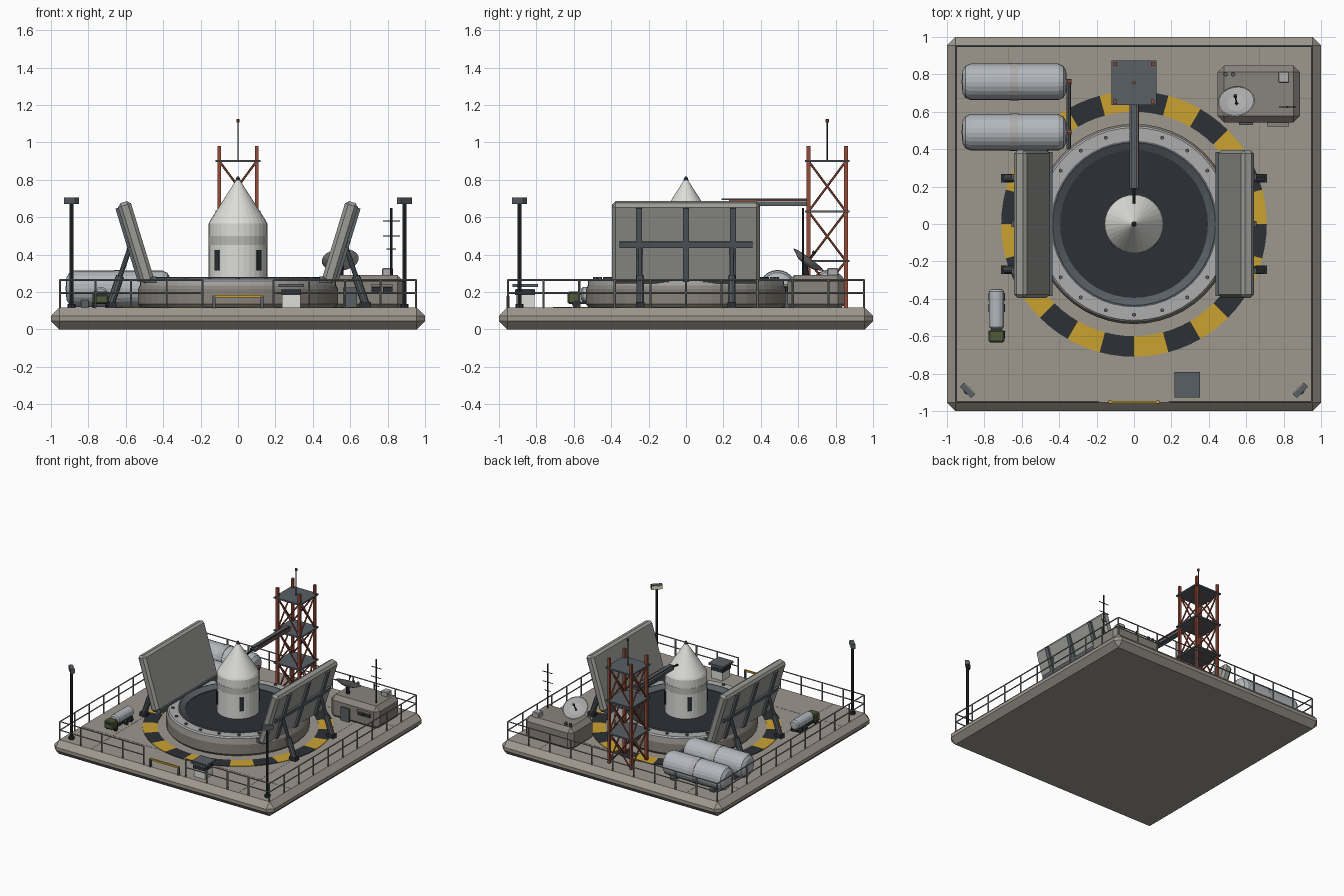
import bpy, bmesh, math
from mathutils import Matrix, Vector

if "Cube" in bpy.data.objects:
    bpy.data.objects.remove(bpy.data.objects["Cube"])

COLORS = dict(concrete=(.34, .31, .27), wall=(.25, .23, .2), light=(.42, .42, .42), steel=(.1, .115, .13),
              dark=(.025, .03, .036), white=(.72, .72, .69), band=(.48, .48, .47), tank=(.45, .48, .51),
              red=(.3, .07, .04), yellow=(.6, .36, .03), green=(.08, .1, .04), door=(.32, .32, .3),
              rail=(.22, .23, .23), lamp=(.8, .75, .5))
MATS = {}
for k, c in COLORS.items():
    MATS[k] = bpy.data.materials.new(k)
    MATS[k].diffuse_color = (*c, 1)
D = .117  # deck height


def box(bm, c, s, M=Matrix(), bevel=0):
    r = bmesh.ops.create_cube(bm, size=1, matrix=M @ Matrix.Translation(c) @ Matrix.Diagonal((*s, 1)))
    if bevel:
        edges = list({e for v in r['verts'] for e in v.link_edges})
        bmesh.ops.bevel(bm, geom=edges, offset=bevel, segments=1, affect='EDGES')


def rod(bm, p, q, r, n=8, r2=None):
    p, q = Vector(p), Vector(q)
    M = Matrix.Translation((p + q) / 2) @ (q - p).to_track_quat('Z', 'Y').to_matrix().to_4x4()
    bmesh.ops.create_cone(bm, cap_ends=True, segments=n, radius1=r, radius2=r if r2 is None else r2,
                          depth=(q - p).length, matrix=M)


def lathe(bm, prof, n, M=Matrix(), closed=False):
    vs = [bm.verts.new((r, 0, z)) for r, z in prof]
    es = [bm.edges.new(e) for e in zip(vs, vs[1:] + (vs[:1] if closed else []))]
    old = set(bm.verts) - set(vs)
    bmesh.ops.spin(bm, geom=vs + es, axis=(0, 0, 1), cent=(0, 0, 0), angle=2 * math.pi, steps=n)
    new = [v for v in bm.verts if v not in old]
    bmesh.ops.remove_doubles(bm, verts=new, dist=1e-5)
    bmesh.ops.transform(bm, matrix=M, verts=[v for v in bm.verts if v not in old])


def part(name, color, build):
    bm = bmesh.new()
    build(bm)
    bmesh.ops.recalc_face_normals(bm, faces=bm.faces)
    me = bpy.data.meshes.new(name)
    bm.to_mesh(me)
    bm.free()
    me.materials.append(MATS[color])
    ob = bpy.data.objects.new(name, me)
    bpy.context.collection.objects.link(ob)
    return ob


def boxes(name, color, *items, bevel=0):
    part(name, color, lambda bm: [box(bm, c, s, bevel=bevel) for c, s in items])


def rods(name, color, *items):
    part(name, color, lambda bm: [rod(bm, *i) for i in items])


def turned(name, color, prof, n, M=Matrix(), closed=False):
    part(name, color, lambda bm: lathe(bm, prof, n, M, closed))


# Deck slab with joint lines
boxes('deck_slab', 'concrete', ((0, 0, D / 2), (2, 2, D)), bevel=.045)
boxes('deck_joints', 'wall', *[((s * .67, 0, D), (.006, 1.9, .002)) for s in (-1, 1)],
      *[((0, s * .67, D), (1.9, .006, .002)) for s in (-1, 1)])


# Hazard ring in 24 alternating segments
def hazard(start):
    def build(bm):
        for k in range(start, 24, 2):
            a = [math.radians(15 * k + 5 * j) for j in range(4)]
            pts = [(.71, t) for t in a] + [(.6, t) for t in reversed(a)]
            f = bm.faces.new([bm.verts.new((r * math.cos(t), r * math.sin(t), D)) for r, t in pts])
            ext = bmesh.ops.extrude_face_region(bm, geom=[f])
            bmesh.ops.translate(bm, vec=(0, 0, .004), verts=[v for v in ext['geom'] if isinstance(v, bmesh.types.BMVert)])
    return build


part('hazard_yellow', 'yellow', hazard(0))
part('hazard_black', 'dark', hazard(1))

# Silo
turned('silo_wall', 'wall', [(.42, D), (.52, D), (.535, .135), (.535, .215), (.525, .235), (.42, .235)], 48, closed=True)
turned('silo_rim', 'light', [(.43, .235), (.525, .235), (.525, .26), (.515, .27), (.43, .27)], 48, closed=True)
turned('silo_collar', 'steel', [(.395, .24), (.445, .24), (.445, .278), (.435, .28), (.395, .255)], 48, closed=True)
rods('silo_floor', 'dark', ((0, 0, .2), (0, 0, .25), .41, 48))
ring = [(.485 * math.cos(math.radians(18 * i)), .485 * math.sin(math.radians(18 * i))) for i in range(20)]
rods('rim_bolts', 'steel', *[((x, y, .265), (x, y, .281), .011, 6) for x, y in ring])

# Missile
turned('missile_body', 'white', [(0, .24), (.157, .24), (.157, .565), (.15, .58), (0, .815)], 32)
turned('missile_band', 'band', [(.15, .45), (.159, .45), (.159, .5), (.15, .5)], 32, closed=True)
rods('missile_tip', 'dark', ((0, 0, .795), (0, 0, .818), .014, 12, .006))
part('missile_ports', 'dark', lambda bm: [box(bm, (.155, 0, .37), (.014, .034, .11), Matrix.Rotation(
    math.radians(45 + 90 * k), 4, 'Z')) for k in range(4)])

# Blast doors with ribs, hinges and hydraulic struts
for s, side in ((1, 'right'), (-1, 'left')):
    M = Matrix.Translation((s * .48, 0, .25)) @ Matrix.Rotation(s * math.radians(17), 4, 'Y')
    part(side + '_blast_door', 'door', lambda bm: box(bm, (0, 0, .225), (.072, .79, .45), M, .018))

    def ribs(bm):
        for y in (-.25, 0, .25):
            box(bm, (s * .042, y, .225), (.02, .032, .41), M)
        box(bm, (s * .042, 0, .225), (.018, .71, .034), M)
    part(side + '_door_ribs', 'steel', ribs)
    boxes(side + '_hinge', 'steel', ((s * .457, 0, .265), (.04, .77, .035)))
    for y, end in ((-.245, 'front'), (.245, 'back')):
        foot, mid, top = (s * .685, y, .125), (s * .63, y, .285), (s * .575, y, .445)
        rods(f'{side}_{end}_strut', 'steel', (foot, mid, .022, 10), (mid, top, .013, 10))
        boxes(f'{side}_{end}_strut_foot', 'dark', ((s * .68, y, D + .015), (.06, .045, .03)))

# Service tower
X, Y0, Y1 = .1, .655, .855
legs = [(-X, Y0), (X, Y0), (X, Y1), (-X, Y1)]
boxes('tower_legs', 'red', *[((x, y, (D + .98) / 2), (.02, .02, .98 - D)) for x, y in legs])
levels = [D, .365, .63, .9]
rods('tower_braces', 'red', *[((*p, a), (*q, b), .006, 6) for i in range(4) for lo, hi in zip(levels, levels[1:])
     for p, q in [(legs[i], legs[(i + 1) % 4])] for a, b in ((lo, hi), (hi, lo))])
boxes('tower_platforms', 'steel', *[((0, .755, z), (.24, .24, .012)) for z in levels[1:]])
rods('tower_mast', 'dark', ((0, .755, .9), (0, .755, 1.115), .004))
rods('mast_beacon', 'red', ((0, .755, 1.107), (0, .755, 1.125), .009))
boxes('service_arm', 'steel', ((0, .42, .672), (.046, .46, .022)), ((0, .42, .695), (.03, .46, .008)))
boxes('arm_hose', 'red', ((.024, .44, .69), (.006, .42, .008)))
rods('arm_nozzle', 'dark', ((0, .2, .675), (0, .11, .665), .008))

# Fuel tanks with saddles and pipework
for y, n in ((.76, 'back'), (.49, 'front')):
    M = Matrix.Translation((-.64, y, .218)) @ Matrix.Rotation(math.pi / 2, 4, 'Y')
    half = [(.097, .235), (.085, .262), (.06, .277), (0, .282)]
    turned(n + '_fuel_tank', 'tank', [(r, -z) for r, z in reversed(half)] + half, 24, M)
    turned(n + '_tank_band', 'light', [(.09, -.022), (.1, -.022), (.1, .022), (.09, .022)], 24, M, True)
    boxes(n + '_tank_saddles', 'steel', *[((x, y, .15), (.04, .15, .07)) for x in (-.82, -.46)])
    rods(n + '_tank_valve', 'red', ((-.37, y, .218), (-.335, y, .218), .014))
rods('fuel_pipe', 'steel', ((-.35, .4, .218), (-.35, .77, .218), .012), ((-.35, .76, .218), (-.35, .76, D), .01),
     ((-.35, .49, .218), (-.35, .49, D), .01))

# Control bunker with roof equipment
boxes('bunker', 'wall', ((.667, .695, .195), (.44, .305, .19)), bevel=.035)
boxes('bunker_door', 'steel', ((.6, .54, .17), (.075, .02, .11)))
boxes('bunker_windows', 'dark', *[((x, .54, .213), (.05, .015, .025)) for x in (.74, .8)])
boxes('bunker_hood', 'wall', ((.77, .537, .235), (.12, .03, .01)))
boxes('roof_unit', 'light', ((.8, .785, .305), (.06, .06, .045)), bevel=.005)
rods('roof_vents', 'steel', *[((x, .8, .28), (x, .8, .315), .012) for x in (.49, .53)])
rods('radio_mast', 'dark', ((.82, .625, .28), (.82, .625, .65), .006),
     *[((.82 - w, .625, z), (.82 + w, .625, z), .003) for z, w in ((.43, .025), (.5, .045), (.58, .045))])
axis = Vector((-.1, .59, .8))
M = Matrix.Translation((.55, .635, .345)) @ axis.to_track_quat('Z', 'Y').to_matrix().to_4x4()
turned('dish', 'light', [(0, 0), (.055, .01), (.1, .034), (.094, .036), (.05, .016), (0, .008)], 20, M)
rods('dish_feed', 'dark', (M @ Vector((0, 0, .005)), M @ Vector((0, 0, .08)), .004),
     (M @ Vector((0, 0, .075)), M @ Vector((0, 0, .09)), .009), ((.55, .645, .28), (.55, .635, .35), .014))

# Guard booth
boxes('booth', 'white', ((.285, -.86, D + .05), (.1, .1, .1)))
boxes('booth_windows', 'dark', ((.285, -.86, .198), (.106, .106, .03)))
boxes('booth_roof', 'steel', ((.285, -.86, .234), (.135, .135, .016)))

# Fuel truck
boxes('truck_cab', 'green', ((-.735, -.6, .17), (.084, .065, .066)), bevel=.008)
boxes('truck_windscreen', 'dark', ((-.735, -.631, .185), (.06, .006, .02)))
boxes('truck_chassis', 'dark', ((-.735, -.49, .143), (.06, .27, .014)))
M = Matrix.Translation((-.735, -.455, .187)) @ Matrix.Rotation(math.pi / 2, 4, 'X')
turned('truck_tank', 'tank', [(0, -.108), (.03, -.106), (.04, -.095), (.04, .095), (.03, .106), (0, .108)], 16, M)
rods('truck_wheels', 'dark', *[((-.735 + s * .028, y, .136), (-.735 + s * .044, y, .136), .019, 12)
     for s in (-1, 1) for y in (-.59, -.45, -.39)])

# Floodlights on the front corners
for s, side in ((1, 'right'), (-1, 'left')):
    rods(side + '_light_pole', 'dark', ((s * .89, -.89, D), (s * .89, -.89, .68), .01),
         ((s * .89, -.89, D), (s * .89, -.89, D + .02), .022))
    M = Matrix.Translation((s * .89, -.89, .688)) @ Matrix.Rotation(s * math.pi / 4, 4, 'Z')
    part(side + '_light_head', 'steel', lambda bm: box(bm, (0, 0, 0), (.085, .03, .036), M))
    part(side + '_light_lens', 'lamp', lambda bm: box(bm, (0, .016, 0), (.075, .006, .026), M))


# Perimeter railing with a front gate
def railing(bm):
    e, step = .952, .1904
    for k in range(4):
        R = Matrix.Rotation(k * math.pi / 2, 3, 'Z')
        for i in range(10):
            x = -e + i * step
            if k == 0 and i == 5:
                continue
            rod(bm, R @ Vector((x, -e, D - .01)), R @ Vector((x, -e, .265)), .006, 6)
        for a, b in (((-e, -step), (step, e)) if k == 0 else ((-e, e),)):
            for z in (.195, .265):
                rod(bm, R @ Vector((a, -e, z)), R @ Vector((b, -e, z)), .005, 6)


part('railing', 'rail', railing)
boxes('gate_bar', 'yellow', ((0, -.952, .178), (.27, .012, .014)))
boxes('gate_posts', 'steel', *[((x, -.952, .147), (.014, .016, .065)) for x in (-.128, .128)])

for m in bpy.data.materials:
    if m.users and not m.is_grease_pencil:
        m.use_nodes = True
        m.node_tree.nodes["Principled BSDF"].inputs["Base Color"].default_value = m.diffuse_color
